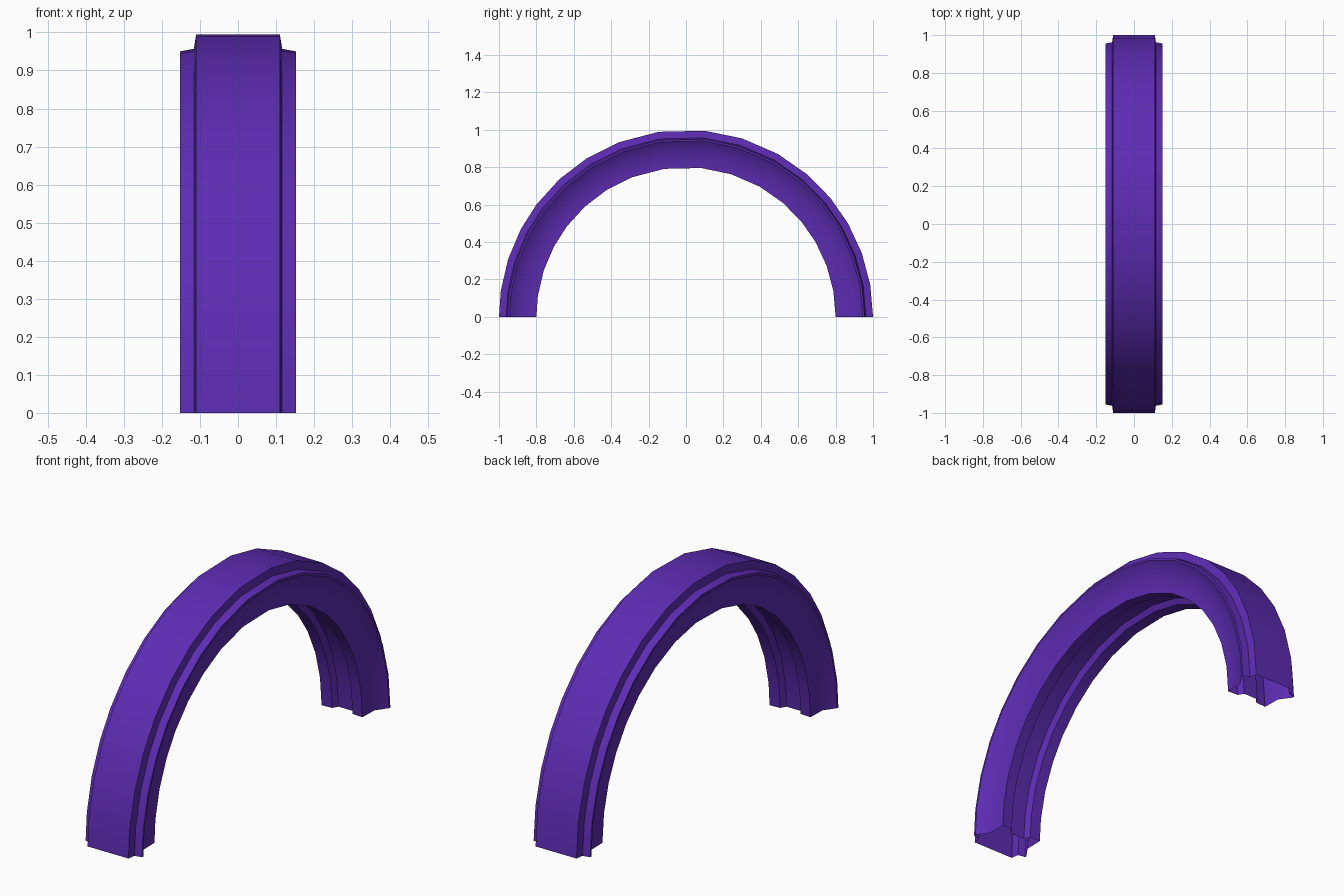
import bpy
import bmesh
from math import sin, cos, radians

if "Cube" in bpy.data.objects:
    bpy.data.objects.remove(bpy.data.objects["Cube"])

# Half of the hollow rail cross-section: (x, radius), from groove centre to crown
half = [(0.04, 0.83), (0.055, 0.803), (0.11, 0.80), (0.112, 0.89),
        (0.152, 0.945), (0.152, 0.955), (0.116, 0.962), (0.11, 1.0)]
profile = half + [(-x, r) for x, r in reversed(half)]

# Slightly uneven stations along the half circle
angles = [0, 10, 20, 30, 39.5, 49.5, 60.5, 72.5, 84.2, 98.4,
          111, 122, 132.5, 143, 152, 162, 172, 180]

# Sweep the profile around the arch, leaving the two feet open
bm = bmesh.new()
rings = []
for a in angles:
    c, s = cos(radians(a)), sin(radians(a))
    rings.append([bm.verts.new((x, r * c, r * s)) for x, r in profile])
n = len(profile)
for r0, r1 in zip(rings, rings[1:]):
    for i in range(n):
        j = (i + 1) % n
        bm.faces.new((r0[i], r0[j], r1[j], r1[i]))
bmesh.ops.recalc_face_normals(bm, faces=bm.faces)
# Open tube: make sure the crown faces point outward
bm.normal_update()
crown = max(bm.faces, key=lambda f: f.calc_center_median().length)
if crown.normal.dot(crown.calc_center_median()) < 0:
    bmesh.ops.reverse_faces(bm, faces=bm.faces)

mesh = bpy.data.meshes.new("arch_rail")
bm.to_mesh(mesh)
bm.free()
arch = bpy.data.objects.new("arch_rail", mesh)
bpy.context.collection.objects.link(arch)

# Purple finish
mat = bpy.data.materials.new("purple")
mat.diffuse_color = (0.11, 0.025, 0.45, 1)
mat.use_nodes = True
mat.node_tree.nodes["Principled BSDF"].inputs["Base Color"].default_value = mat.diffuse_color
mesh.materials.append(mat)

# Smooth along the sweep, sharp at the steps
bpy.context.view_layer.objects.active = arch
arch.select_set(True)
bpy.ops.object.shade_smooth_by_angle(angle=radians(35))
